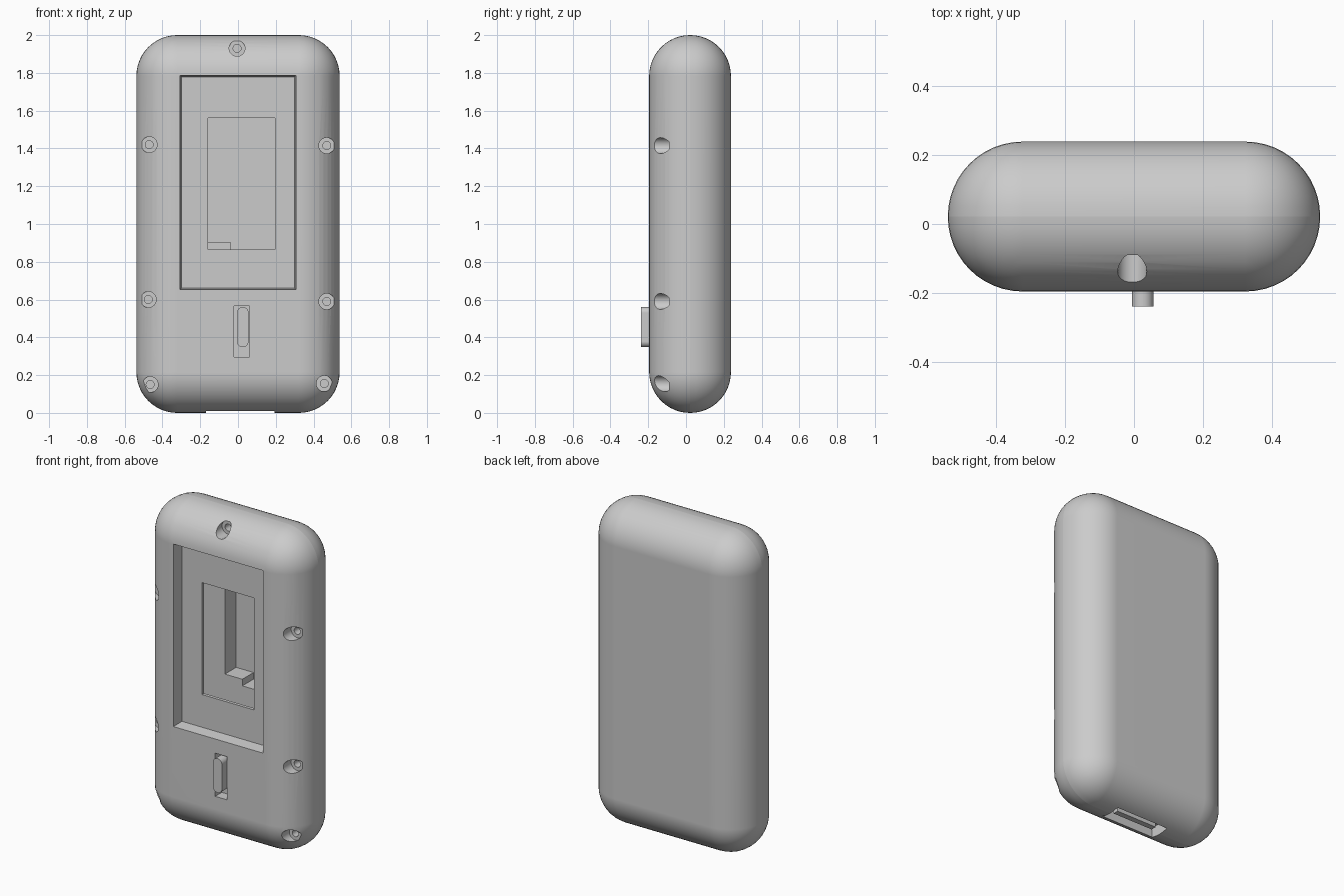
import bpy, bmesh, math
from mathutils import Matrix, Vector

if "Cube" in bpy.data.objects:
    bpy.data.objects.remove(bpy.data.objects["Cube"])

grey = bpy.data.materials.new("matte grey")
grey.use_nodes = True
colour = (0.6, 0.6, 0.6, 1)
grey.diffuse_color = colour
grey.node_tree.nodes["Principled BSDF"].inputs["Base Color"].default_value = colour


def finish(name, bm):
    bmesh.ops.recalc_face_normals(bm, faces=bm.faces)
    mesh = bpy.data.meshes.new(name)
    bm.to_mesh(mesh)
    bm.free()
    mesh.materials.append(grey)
    obj = bpy.data.objects.new(name, mesh)
    bpy.context.collection.objects.link(obj)
    return obj


def box(name, x, y, z, flare=0.0, bevel=0.0, segments=1, only_along_y=False):
    """Box from ranges; flare widens the front, bevel rounds the edges."""
    bm = bmesh.new()
    bmesh.ops.create_cube(bm, size=1)
    for v in bm.verts:
        side, up = math.copysign(1, v.co.x), math.copysign(1, v.co.z)
        grow = flare if v.co.y < 0 else 0
        v.co = Vector((x[side > 0] + side * grow, y[v.co.y > 0], z[up > 0] + up * grow))
    if bevel:
        edges = [e for e in bm.edges if not only_along_y
                 or abs(e.verts[0].co.y - e.verts[1].co.y) > 0.01]
        bmesh.ops.bevel(bm, geom=edges, offset=bevel, segments=segments,
                        profile=0.5, affect='EDGES', clamp_overlap=True)
    return finish(name, bm)


def drill(x, z, radius, y0, y1):
    """Cylinder cutter running along y."""
    bm = bmesh.new()
    place = Matrix.Translation((x, (y0 + y1) / 2, z)) @ Matrix.Rotation(math.pi / 2, 4, 'X')
    bmesh.ops.create_cone(bm, cap_ends=True, segments=32, radius1=radius,
                          radius2=radius, depth=y1 - y0, matrix=place)
    return finish("drill", bm)


def smooth(obj):
    bpy.ops.object.select_all(action='DESELECT')
    obj.select_set(True)
    bpy.context.view_layer.objects.active = obj
    bpy.ops.object.shade_smooth_by_angle(angle=math.radians(30))
    obj.modifiers.new("even shading", 'WEIGHTED_NORMAL').keep_sharp = True


# Pill-edged case
case = box("case", (-0.538, 0.538), (-0.195, 0.238), (0, 2), bevel=0.216, segments=12)

# Screen recess, window, inner cavity and pocket behind it
window_x, window_z = (-0.16, 0.197), (0.865, 1.56)
cutters = [
    box("recess", (-0.298, 0.298), (-0.205, -0.125), (0.662, 1.778), flare=0.01),
    box("cavity", (-0.32, 0.32), (-0.105, 0.1), (0.6, 1.8)),
    box("window", window_x, (-0.2, 0.21), window_z),
    box("switch_slot", (-0.02, 0.06), (-0.3, -0.13), (0.297, 0.565)),
    box("port", (-0.17, 0.193), (-0.045, 0.085), (-0.1, 0.07)),
]

# Counterbored screw holes
screws = [(-0.005, 1.93), (-0.47, 1.42), (0.47, 1.415), (-0.475, 0.6),
          (0.47, 0.59), (-0.465, 0.15), (0.457, 0.155)]
for x, z in screws:
    cutters.append(drill(x, z, 0.042, -0.3, -0.09))
    cutters.append(drill(x, z, 0.021, -0.12, 0.02))

# Cut everything out of the case
for cutter in cutters:
    cutter.hide_render = True
    mod = case.modifiers.new(cutter.name, 'BOOLEAN')
    mod.operation, mod.solver, mod.object = 'DIFFERENCE', 'EXACT', cutter
result = bpy.data.meshes.new_from_object(
    case.evaluated_get(bpy.context.evaluated_depsgraph_get()))
case.modifiers.clear()
case.data = result
for cutter in cutters:
    bpy.data.objects.remove(cutter)
smooth(case)

# Small block in the pocket corner
box("pocket_block", (-0.165, -0.04), (0.1, 0.215), (0.855, 0.906))

# Ledge inside the bottom port
box("port_ledge", (-0.13, 0.15), (0.0, 0.035), (0.025, 0.08))

# Slide switch knob with rounded ends
knob = box("switch_knob", (-0.006, 0.056), (-0.238, -0.12), (0.348, 0.56),
           bevel=0.0305, segments=8, only_along_y=True)
smooth(knob)
